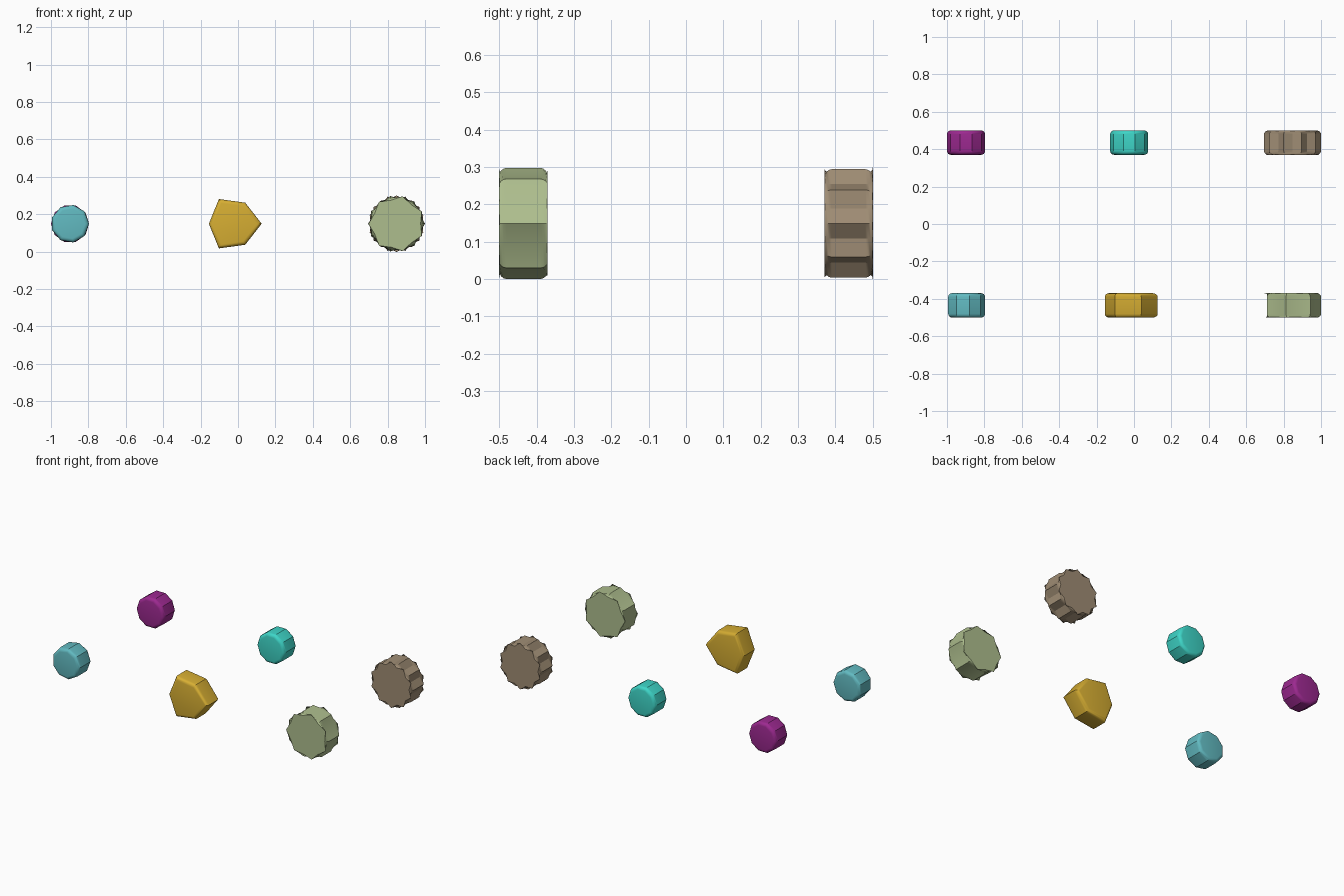
import bpy, bmesh, math

if "Cube" in bpy.data.objects:
    bpy.data.objects.remove(bpy.data.objects["Cube"])

BIG, SMALL = 0.1525, 0.1017      # outer radii
RATIO = 0.85                     # inner / outer radius of the lobed knobs
DEPTH, BEVEL, CZ = 0.13, 0.02, 0.149


def linear(rgb):
    return tuple((c / 255) ** 2.2 for c in rgb) + (1.0,)


def star(n):
    return [(BIG * (RATIO if i % 2 else 1), math.pi * i / n) for i in range(2 * n)]


def polygon(n):
    return [(SMALL, 2 * math.pi * i / n) for i in range(n)]


def knob(name, profile, x, y, rgb):
    """Extrude a profile in the XZ plane along Y and round both rims."""
    bm = bmesh.new()
    rings = [[bm.verts.new((r * math.cos(a), s * DEPTH / 2, r * math.sin(a)))
              for r, a in profile] for s in (-1, 1)]
    front, back = rings
    caps = [bm.faces.new(front), bm.faces.new(back[::-1])]
    n = len(profile)
    for i in range(n):
        j = (i + 1) % n
        bm.faces.new((front[j], front[i], back[i], back[j]))
    rims = [e for f in caps for e in f.edges]
    bmesh.ops.bevel(bm, geom=rims, offset=BEVEL, segments=4, profile=0.5,
                    affect='EDGES', clamp_overlap=True)
    bmesh.ops.recalc_face_normals(bm, faces=bm.faces)
    for f in bm.faces:
        f.smooth = True
    mesh = bpy.data.meshes.new(name)
    bm.to_mesh(mesh)
    bm.free()
    mesh.set_sharp_from_angle(angle=math.radians(30))
    mat = bpy.data.materials.new(name + "_colour")
    mat.diffuse_color = linear(rgb)
    mat.use_nodes = True
    mat.node_tree.nodes["Principled BSDF"].inputs["Base Color"].default_value = mat.diffuse_color
    mesh.materials.append(mat)
    ob = bpy.data.objects.new(name, mesh)
    ob.location = (x, y, CZ)
    bpy.context.collection.objects.link(ob)


LEFT, MID, RIGHT = -0.898, -0.026, 0.8475
ROW = 0.5 - DEPTH / 2

# front row
knob("nine_sided_knob", polygon(9), LEFT, -ROW, (98, 185, 192))
knob("three_lobed_knob", star(3), MID, -ROW, (214, 173, 54))
knob("seven_lobed_knob", star(7), RIGHT, -ROW, (172, 188, 140))
# back row
knob("magenta_ten_sided_knob", polygon(10), LEFT, ROW, (155, 45, 143))
knob("teal_ten_sided_knob", polygon(10), MID, ROW, (64, 212, 198))
knob("ten_lobed_knob", star(10), RIGHT, ROW, (157, 139, 115))
